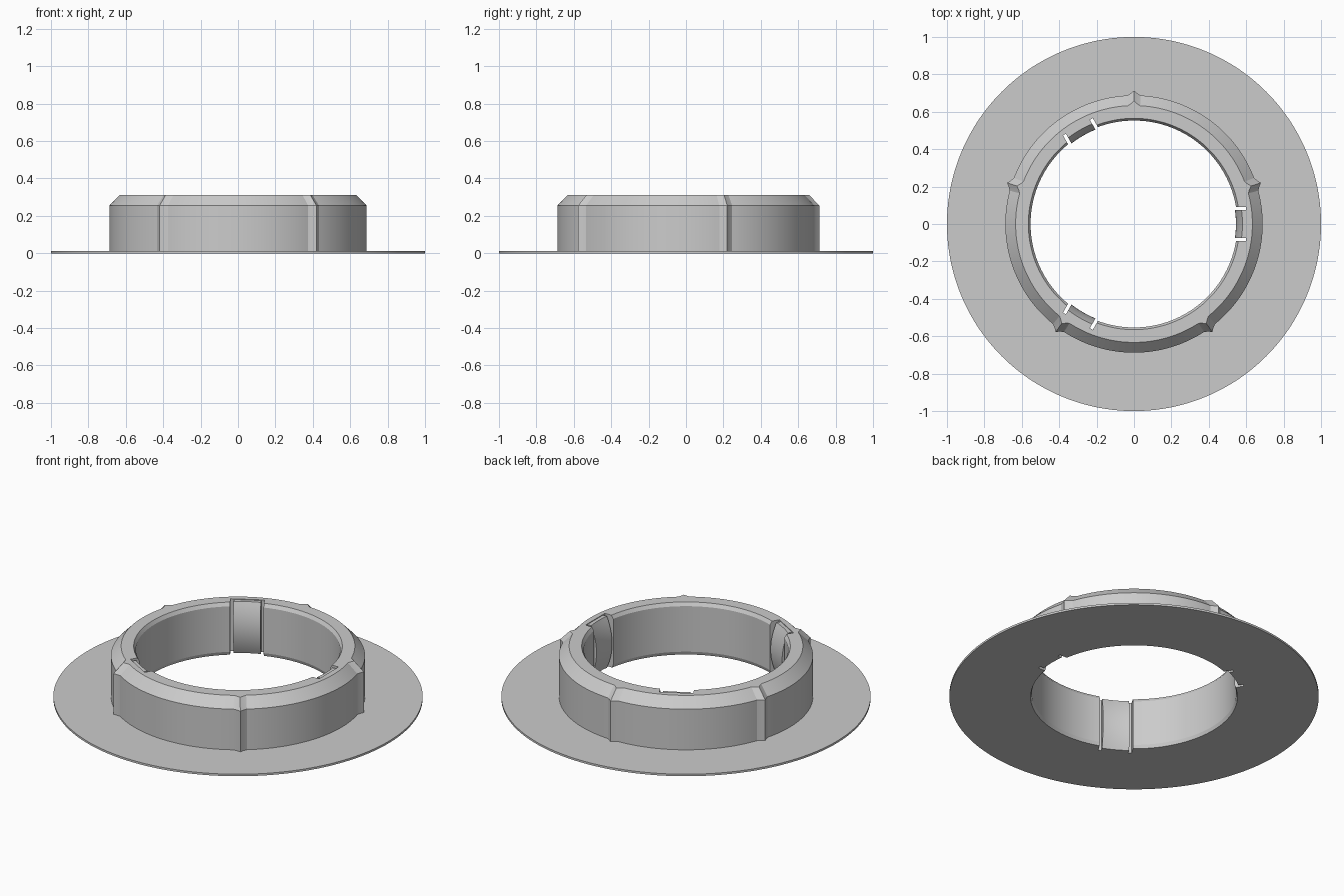
import bpy, bmesh, math
from mathutils import Matrix

cube = bpy.data.objects.get("Cube")
if cube:
    bpy.data.objects.remove(cube, do_unlink=True)

grey = bpy.data.materials.new("light grey")
grey.use_nodes = True
grey.diffuse_color = (0.6, 0.6, 0.6, 1)
grey.node_tree.nodes["Principled BSDF"].inputs["Base Color"].default_value = (0.6, 0.6, 0.6, 1)

TOP, SHOULDER, FLANGE = 0.312, 0.255, 0.012


def make_object(name, bm):
    bmesh.ops.recalc_face_normals(bm, faces=bm.faces)
    mesh = bpy.data.meshes.new(name)
    bm.to_mesh(mesh)
    bm.free()
    mesh.materials.append(grey)
    obj = bpy.data.objects.new(name, mesh)
    bpy.context.collection.objects.link(obj)
    return obj


def loft(bm, sections, closed):
    """Skin a list of closed sections, joined in a ring or capped."""
    rows = [[bm.verts.new(p) for p in s] for s in sections]
    n = len(rows[0])
    for i in range(len(rows) - (0 if closed else 1)):
        a, b = rows[i], rows[(i + 1) % len(rows)]
        for j in range(n):
            k = (j + 1) % n
            bm.faces.new((a[j], a[k], b[k], b[j]))
    if not closed:
        bm.faces.new(rows[0])
        bm.faces.new(rows[-1][::-1])


def smooth(obj):
    bpy.ops.object.select_all(action='DESELECT')
    obj.select_set(True)
    bpy.context.view_layer.objects.active = obj
    bpy.ops.object.shade_smooth_by_angle(angle=math.radians(15))


# Flanged collar with five pointed ridges
SEGMENTS = 240
sections = []
for i in range(SEGMENTS):
    deg = i * 360 / SEGMENTS
    off = abs((deg - 90 + 36) % 72 - 36)
    ridge = max(0, 1 - off / 3) ** 1.3
    outer = 0.688 + 0.025 * ridge
    crown = 0.633 + 0.025 * ridge
    profile = [(0.56, 0), (1, 0), (1, FLANGE), (outer, FLANGE),
               (outer, SHOULDER), (crown, TOP), (0.565, TOP),
               (0.553, TOP - 0.02), (0.553, 0.02)]
    a = math.radians(deg)
    sections.append([(r * math.cos(a), r * math.sin(a), z) for r, z in profile])
bm = bmesh.new()
loft(bm, sections, True)
collar = make_object("flanged_collar", bm)

# Pockets through the inner wall that leave a slot on both sides of each clip
bm = bmesh.new()
for deg in (0, 120, 240):
    place = Matrix.Rotation(math.radians(deg), 4, 'Z') @ Matrix.Translation((0.55, 0, 0.15))
    bmesh.ops.create_cube(bm, size=1, matrix=place @ Matrix.Diagonal((0.1, 0.184, 0.6, 1)))
cutter = make_object("pocket_cutter", bm)
cutter.hide_render = True
cut = collar.modifiers.new("clip pockets", 'BOOLEAN')
cut.operation = 'DIFFERENCE'
cut.solver = 'EXACT'
cut.object = cutter
bpy.context.view_layer.objects.active = collar
bpy.ops.object.modifier_apply(modifier=cut.name)
bpy.data.objects.remove(cutter, do_unlink=True)
smooth(collar)

# Three clips whose faces bulge into the opening
for index, deg in enumerate((0, 120, 240)):
    bm = bmesh.new()
    steps = 16
    height = TOP - 0.004
    bulge = []
    for s in range(steps + 1):
        t = 2 * s / steps - 1
        bulge.append((0.545 + 0.035 * t * t, height * s / steps))
    outline = [(0.605, 0)] + bulge + [(0.605, height)]
    sections = []
    for s in range(9):
        y = -0.074 + 0.148 * s / 8
        sag = 0.55 - math.sqrt(0.55 ** 2 - y * y)
        sections.append([(x if x > 0.6 else x - sag, y, z) for x, z in outline])
    loft(bm, sections, False)
    bm.transform(Matrix.Rotation(math.radians(deg), 4, 'Z'))
    smooth(make_object("spring_clip_%d" % (index + 1), bm))
